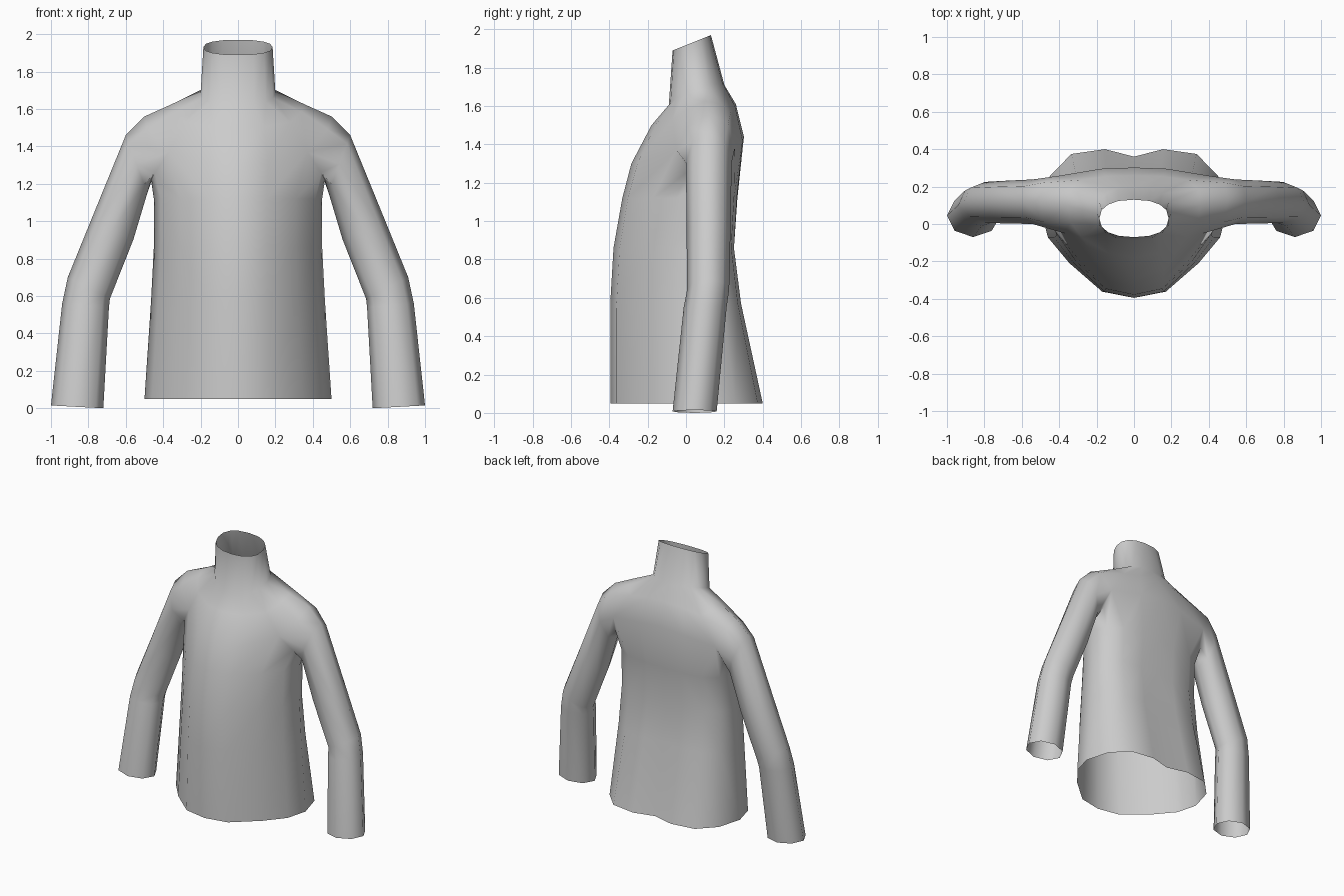
import bpy, bmesh
from math import sin, cos, pi, copysign

if "Cube" in bpy.data.objects:
    bpy.data.objects.remove(bpy.data.objects["Cube"])

bm = bmesh.new()


def verts(points):
    return [bm.verts.new(p) for p in points]


def bridge(a, b, closed=False):
    n = len(a)
    for i in range(n if closed else n - 1):
        j = (i + 1) % n
        quad = []
        for v in (a[i], a[j], b[j], b[i]):
            if v not in quad:
                quad.append(v)
        if len(quad) > 2:
            bm.faces.new(quad)


def loft(rings, closed=False):
    for a, b in zip(rings, rings[1:]):
        bridge(a, b, closed)


# Every half ring has 9 points, from front centre round the side to back centre
X_FRAC = (0, .34, .69, .92, 1, .90, .67, .31, 0)
Y_FRAC = (-1, -.93, -.61, -.32, 0, .55, .92, 1)


def body_ring(z, width, front, back, back_centre):
    pts = []
    for fx, fy in zip(X_FRAC, Y_FRAC):
        depth = .08 - front if fy < 0 else back - .08
        pts.append((fx * width, .08 + fy * depth, z))
    return verts(pts + [(0, back_centre, z)])


def collar_ring(width, front, back, z_front, z_back, side_lift):
    pts = []
    for i in range(9):
        a = pi * i / 8
        c = copysign(abs(cos(a)) ** .85, cos(a)) if i != 4 else 0
        s = sin(a) ** .85 if 0 < i < 8 else 0
        t = (1 - c) / 2
        pts.append((width * s, front + (back - front) * t,
                    z_front + (z_back - z_front) * t + side_lift * s))
    return verts(pts)


# Body from hem to armpits
armpit = verts([(0, -.285, 1.3), (.16, -.25, 1.31), (.37, -.05, 1.37),
                (.445, .01, 1.26), (.465, .1, 1.22), (.445, .2, 1.26),
                (.42, .255, 1.38), (.18, .295, 1.42), (0, .302, 1.44)])
loft([body_ring(.05, .5, -.395, .4, .36),
      body_ring(.57, .465, -.395, .287, .275),
      body_ring(.86, .45, -.378, .25, .25),
      body_ring(1.12, .45, -.332, .265, .268),
      armpit])

# Yoke over the shoulders, then the collar
shoulder = verts([(.48, .01, 1.49), (.5, .12, 1.56), (.49, .22, 1.51)])
yoke_edge = armpit[:3] + shoulder + armpit[6:]
yoke_mid = verts([(0, -.18, 1.5), (.14, -.155, 1.505), (.28, -.07, 1.53),
                  (.34, .01, 1.585), (.355, .1, 1.625), (.345, .185, 1.61),
                  (.29, .235, 1.57), (.15, .255, 1.6), (0, .26, 1.61)])
loft([yoke_edge, yoke_mid,
      collar_ring(.2, -.09, .2, 1.6, 1.71, .03),
      collar_ring(.185, -.07, .13, 1.89, 1.97, 0)])

# Sleeve: eight-sided rings given by outer (x, z), inner (x, z), front y, back y
SLEEVE = [((.6, 1.46), (.485, 1.15), 0, .238),
          ((.79, .995), (.56, .9), .003, .232),
          ((.91, .7), (.685, .585), .006, .225),
          ((.94, .56), (.69, .54), -.012, .212),
          ((1, .015), (.72, 0), -.07, .16)]
rings = [[armpit[2]] + shoulder + armpit[6:2:-1]]
for (ox, oz), (ix, iz), yf, yb in SLEEVE:
    pts = []
    for k in range(8):
        c, s = cos(k * pi / 4), sin(k * pi / 4)
        pts.append(((ox + ix + s * (ox - ix)) / 2,
                    (yf + yb - c * (yb - yf)) / 2,
                    (oz + iz + s * (oz - iz)) / 2))
    rings.append(verts(pts))
loft(rings, closed=True)

bmesh.ops.recalc_face_normals(bm, faces=bm.faces)
mesh = bpy.data.meshes.new("sweater")
bm.to_mesh(mesh)
bm.free()
sweater = bpy.data.objects.new("sweater", mesh)
bpy.context.collection.objects.link(sweater)

# Mirror the other half and shade smooth
bpy.context.view_layer.objects.active = sweater
sweater.select_set(True)
mirror = sweater.modifiers.new("mirror", 'MIRROR')
mirror.use_clip = True
bpy.ops.object.modifier_apply(modifier="mirror")
bpy.ops.object.shade_smooth_by_angle(angle=1.2)
